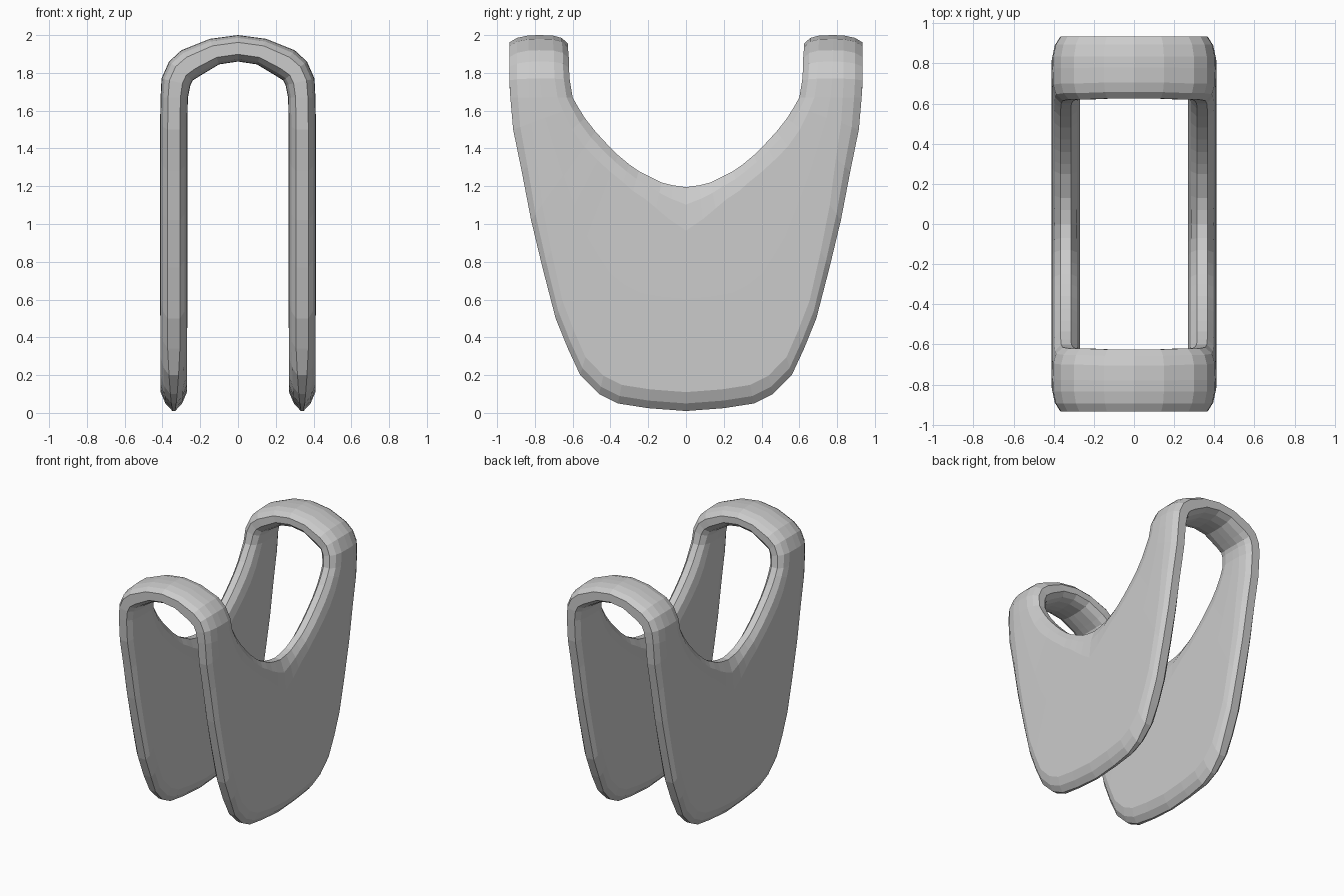
import bpy, bmesh
from mathutils import Vector

if "Cube" in bpy.data.objects:
    bpy.data.objects.remove(bpy.data.objects["Cube"])

mat = bpy.data.materials.new("light grey")
mat.diffuse_color = (0.6, 0.6, 0.6, 1)
mat.use_nodes = True
mat.node_tree.nodes["Principled BSDF"].inputs["Base Color"].default_value = mat.diffuse_color

# Side panel stations: inner edge (y, z), outer edge (y, z), inner bevel, outer tip width
panel = [
    (0.00, 1.195, 0.00, 0.01, 0.23, 0.10),
    (0.07, 1.205, 0.20, 0.025, 0.18, 0.12),
    (0.13, 1.22, 0.36, 0.05, 0.14, 0.18),
    (0.19, 1.25, 0.46, 0.10, 0.12, 0.25),
    (0.25, 1.28, 0.56, 0.20, 0.11, 0.35),
    (0.30, 1.315, 0.625, 0.34, 0.10, 0.45),
    (0.36, 1.365, 0.69, 0.50, 0.10, 0.45),
    (0.42, 1.425, 0.76, 0.77, 0.10, 0.45),
    (0.48, 1.49, 0.82, 1.02, 0.10, 0.45),
    (0.535, 1.56, 0.87, 1.28, 0.09, 0.45),
    (0.575, 1.625, 0.915, 1.50, 0.08, 0.45),
]
# Arch stations: outer (x, z), inner (x, z), inner y, outer y
arch = [
    (0.41, 1.67, 0.265, 1.67, 0.60, 0.93),
    (0.405, 1.77, 0.252, 1.735, 0.615, 0.935),
    (0.365, 1.86, 0.24, 1.76, 0.62, 0.935),
    (0.30, 1.92, 0.20, 1.785, 0.62, 0.935),
    (0.15, 1.98, 0.10, 1.845, 0.625, 0.935),
    (0.00, 2.00, 0.00, 1.86, 0.625, 0.935),
]


def section(a, b, half, bevel, tip):
    """Closed rounded cross-section from inner edge a to outer edge b."""
    length = (b - a).length
    d = (b - a) / length
    side = [(0, 0.35), (bevel * 0.4, 0.78), (bevel, 0.97), (length * 0.5, 1),
            (length - 0.10, 0.97), (length - 0.04, (tip + 0.97) / 2 + 0.08), (length, tip)]
    return ([a + d * t + half * s for t, s in side] +
            [a + d * t - half * s for t, s in reversed(side)])


rings = []
for ya, za, yb, zb, bevel, tip in panel:
    rings.append(section(Vector((0.34, ya, za)), Vector((0.34, yb, zb)),
                         Vector((0.072, 0, 0)), bevel, tip))
for xo, zo, xi, zi, ya, yb in arch:
    x, z = (xo + xi) / 2, (zo + zi) / 2
    rings.append(section(Vector((x, ya, z)), Vector((x, yb, z)),
                         Vector(((xo - xi) / 2, 0, (zo - zi) / 2)), 0.08, 0.45))

# Sweep one quarter: from the panel centre up the arm and over the arch
bm = bmesh.new()
loops = [[bm.verts.new(p) for p in ring] for ring in rings]
for r, q in zip(loops, loops[1:]):
    n = len(r)
    for i in range(n):
        j = (i + 1) % n
        bm.faces.new((r[i], r[j], q[j], q[i]))
bmesh.ops.recalc_face_normals(bm, faces=bm.faces)
# An open tube can come out reversed: the panel's outer side must face +x
bm.faces.ensure_lookup_table()
outer = max(bm.faces, key=lambda f: f.calc_center_median().x)
if outer.normal.x < 0:
    bmesh.ops.reverse_faces(bm, faces=bm.faces)
mesh = bpy.data.meshes.new("arched_side_panels")
bm.to_mesh(mesh)
bm.free()
mesh.materials.append(mat)
obj = bpy.data.objects.new("arched_side_panels", mesh)
bpy.context.collection.objects.link(obj)

# Both side panels and both arches
mirror = obj.modifiers.new("mirror", 'MIRROR')
mirror.use_axis = (True, True, False)
mirror.use_clip = True
mirror.merge_threshold = 0.0005
